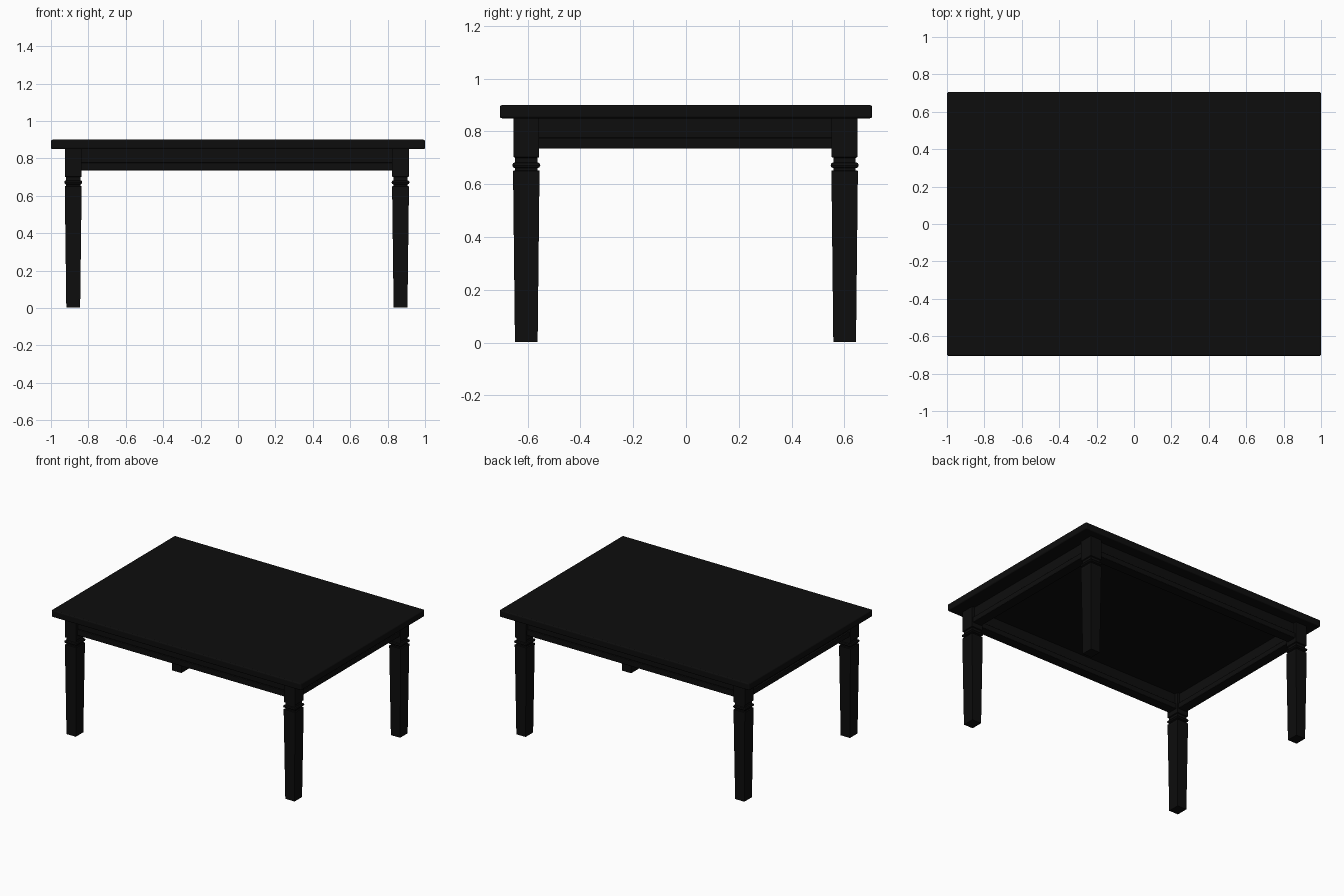
import bpy, bmesh

if "Cube" in bpy.data.objects:
    bpy.data.objects.remove(bpy.data.objects["Cube"])

black = bpy.data.materials.new("black_paint")
black.diffuse_color = (0.004, 0.004, 0.004, 1)
black.use_nodes = True
black.node_tree.nodes["Principled BSDF"].inputs["Base Color"].default_value = black.diffuse_color


def finish(name, bm, bevel=0.0):
    bmesh.ops.recalc_face_normals(bm, faces=bm.faces)
    me = bpy.data.meshes.new(name)
    bm.to_mesh(me)
    bm.free()
    me.materials.append(black)
    ob = bpy.data.objects.new(name, me)
    bpy.context.collection.objects.link(ob)
    if bevel:
        m = ob.modifiers.new("Bevel", 'BEVEL')
        m.width = bevel
        m.segments = 3
    return ob


def box(name, lo, hi, bevel=0.0):
    bm = bmesh.new()
    bmesh.ops.create_cube(bm, size=1)
    for v in bm.verts:
        for i in range(3):
            v.co[i] = lo[i] if v.co[i] < 0 else hi[i]
    return finish(name, bm, bevel)


def square_loft(name, cx, cy, rings):
    """Stack of rectangular rings (half x, half y, z), capped at both ends."""
    bm = bmesh.new()
    loops = [[bm.verts.new((cx + sx * hx, cy + sy * hy, z))
              for sx, sy in ((-1, -1), (1, -1), (1, 1), (-1, 1))]
             for hx, hy, z in rings]
    for a, b in zip(loops, loops[1:]):
        for i in range(4):
            j = (i + 1) % 4
            bm.faces.new((a[i], a[j], b[j], b[i]))
    bm.faces.new(loops[0])
    bm.faces.new(loops[-1])
    return finish(name, bm)


# Table top with softened edges
box("table_top", (-1, -0.705, 0.85), (1, 0.705, 0.90), 0.008)

# Tapered square legs with a beaded neck and a square block on top
LX, LY, OX, OY = 0.875, 0.603, -0.006, -0.002
leg_profile = [
    (0.037, 0.043, 0.003), (0.045, 0.050, 0.635), (0.045, 0.050, 0.651),
    (0.038, 0.042, 0.653), (0.038, 0.042, 0.661),
    (0.045, 0.050, 0.664), (0.048, 0.053, 0.672), (0.045, 0.050, 0.680),
    (0.038, 0.042, 0.683), (0.038, 0.042, 0.700),
    (0.045, 0.049, 0.703), (0.045, 0.049, 0.852),
]
for sx, side in ((-1, "left"), (1, "right")):
    for sy, end in ((-1, "front"), (1, "back")):
        square_loft(f"{end}_{side}_leg", sx * LX + OX, sy * LY + OY, leg_profile)

# Aprons between the legs, each with a slightly wider strip along the bottom
for s, a, b in ((-1, "front", "left"), (1, "back", "right")):
    for part, half, z0, z1 in (("apron", 0.026, 0.775, 0.852),
                               ("apron_strip", 0.036, 0.735, 0.775)):
        y = s * LY + OY
        x = s * LX + OX
        box(f"{a}_{part}", (OX - LX, y - half, z0), (OX + LX, y + half, z1), 0.004)
        box(f"{b}_{part}", (x - half, OY - LY, z0), (x + half, OY + LY, z1), 0.004)
